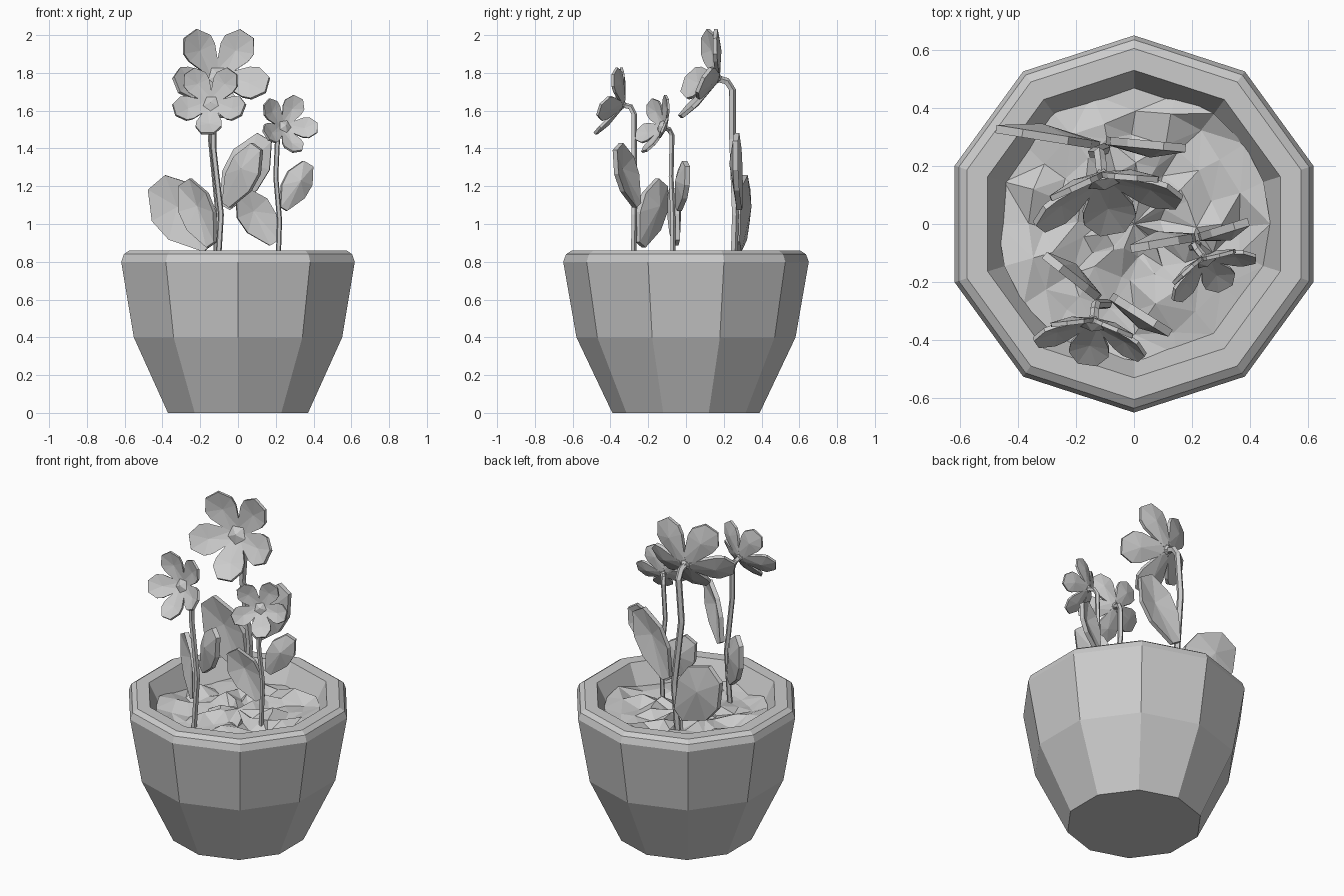
import bpy, bmesh, math, random
from mathutils import Vector as V

if "Cube" in bpy.data.objects:
    bpy.data.objects.remove(bpy.data.objects["Cube"])

random.seed(4)


def finish(bm, name):
    bmesh.ops.recalc_face_normals(bm, faces=bm.faces[:])
    me = bpy.data.meshes.new(name)
    bm.to_mesh(me)
    bm.free()
    ob = bpy.data.objects.new(name, me)
    bpy.context.collection.objects.link(ob)
    return ob


def bridge(bm, a, b):
    n = len(a)
    for i in range(n):
        bm.faces.new((a[i], a[(i + 1) % n], b[(i + 1) % n], b[i]))


def ring(bm, r, z, n):
    return [bm.verts.new((r * math.cos(math.pi / 2 + math.tau * i / n),
                          r * math.sin(math.pi / 2 + math.tau * i / n), z)) for i in range(n)]


# Half outlines: (position along length, half width as fraction of width)
PETAL = [(0.08, 0.15), (0.58, 0.48), (0.76, 0.5), (1.0, 0.24)]
LEAF = [(0.0, 0.14), (0.38, 0.48), (0.68, 0.5), (1.0, 0.2)]


def blade(bm, shape, base, tip, normal, width, thick, bulge):
    """Thin faceted blade with a raised middle point on each side."""
    axis = tip - base
    normal = normal.normalized()
    side = axis.cross(normal).normalized()
    outline = [(t, w) for t, w in shape] + [(t, -w) for t, w in reversed(shape)]
    rings = []
    for s in (1, -1):
        rings.append([bm.verts.new(base + axis * t + side * w * width + normal * s * thick / 2)
                      for t, w in outline])
    bridge(bm, *rings)
    for loop, off in zip(rings, (thick / 2 - bulge, -thick / 2 - bulge)):
        mid = bm.verts.new(base + axis * 0.62 + normal * off)
        for i in range(len(loop)):
            bm.faces.new((loop[i], loop[(i + 1) % len(loop)], mid))


def stem(name, pts, r=0.018):
    bm = bmesh.new()
    prev = None
    n = 5
    for i, p in enumerate(pts):
        d = (V(pts[min(i + 1, len(pts) - 1)]) - V(pts[max(i - 1, 0)])).normalized()
        a = d.cross(V((1, 0, 0))).normalized()
        b = d.cross(a)
        loop = [bm.verts.new(V(p) + (a * math.cos(math.tau * k / n) + b * math.sin(math.tau * k / n)) * r)
                for k in range(n)]
        if prev:
            bridge(bm, prev, loop)
        else:
            bm.faces.new(loop)
        prev = loop
    bm.faces.new(prev)
    finish(bm, name)


def flower(name, c, L, yaw, roll=0):
    c = V(c)
    yw, t, cup = math.radians(yaw), math.radians(20), math.radians(25)
    right = V((math.cos(yw), math.sin(yw), 0))
    fwd = V((math.sin(yw), -math.cos(yw), 0))
    n = fwd * math.cos(t) + V((0, 0, math.sin(t)))
    up = V((0, 0, math.cos(t))) - fwd * math.sin(t)
    bm = bmesh.new()
    centre = []
    for k in range(5):
        a = math.radians(54 + 72 * k + roll)
        rad = right * math.cos(a) + up * math.sin(a)
        d = rad * math.cos(cup) + n * math.sin(cup)
        face = n * math.cos(cup) - rad * math.sin(cup)
        blade(bm, PETAL, c, c + d * L, face, L * 0.64, 0.07 * L, 0.06 * L)
        centre.append(c + n * 0.12 * L + rad * 0.2 * L)
    # faceted flower heart
    vs = [bm.verts.new(p) for p in centre]
    for tip in (c + n * 0.2 * L, c - n * 0.12 * L):
        m = bm.verts.new(tip)
        for i in range(5):
            bm.faces.new((vs[i], vs[(i + 1) % 5], m))
    finish(bm, name)


def leaf(name, base, tip, width, flip=1):
    base, tip = V(base), V(tip)
    d = tip - base
    bm = bmesh.new()
    blade(bm, LEAF, base, tip, V((-d.y, d.x, 0)) * flip, width, 0.028, 0.03)
    finish(bm, name)


# Ten-sided pot with chamfered rim and inner wall
bm = bmesh.new()
loops = [ring(bm, r, z, 10) for r, z in
         [(0.39, 0), (0.58, 0.4), (0.65, 0.8), (0.635, 0.84), (0.605, 0.86), (0.53, 0.86), (0.45, 0.7)]]
bm.faces.new(loops[0])
for a, b in zip(loops, loops[1:]):
    bridge(bm, a, b)
bm.faces.new(loops[-1])
finish(bm, "pot")

# Lumpy faceted soil
bm = bmesh.new()
loops = [ring(bm, r, 0.755, 20) for r in (0.47, 0.38, 0.29, 0.2, 0.1)]
for a, b in zip(loops, loops[1:]):
    bridge(bm, a, b)
mid = bm.verts.new((0, 0, 0.77))
for i in range(20):
    bm.faces.new((loops[-1][i], loops[-1][(i + 1) % 20], mid))
for k, lp in enumerate(loops):
    for v in lp:
        v.co.z += random.uniform(-0.035, 0.035)
        if k:
            v.co.x += random.uniform(-0.02, 0.02)
            v.co.y += random.uniform(-0.02, 0.02)
bmesh.ops.triangulate(bm, faces=bm.faces[:])
finish(bm, "soil")

# Tall back flower
stem("back_stem", [(-0.12, 0.25, 0.72), (-0.1, 0.26, 1.05), (-0.14, 0.245, 1.45),
                   (-0.12, 0.245, 1.71), (-0.115, 0.215, 1.755), (-0.11, 0.16, 1.77)], 0.02)
flower("back_flower", (-0.11, 0.17, 1.77), 0.285, 10)
leaf("back_leaf_left", (-0.15, 0.275, 0.88), (-0.43, 0.32, 1.22), 0.30)
leaf("back_leaf_right", (-0.07, 0.285, 1.09), (0.14, 0.265, 1.46), 0.22)

# Front left flower
stem("front_stem", [(-0.11, -0.28, 0.72), (-0.09, -0.275, 1.05), (-0.13, -0.275, 1.4),
                    (-0.13, -0.275, 1.58), (-0.135, -0.295, 1.62), (-0.14, -0.34, 1.63)], 0.016)
flower("front_flower", (-0.14, -0.33, 1.63), 0.215, -8)
leaf("front_leaf_left", (-0.14, -0.24, 0.89), (-0.28, -0.13, 1.22), 0.21)
leaf("front_leaf_right", (-0.06, -0.26, 1.1), (0.1, -0.36, 1.41), 0.18)

# Small right flower
stem("right_stem", [(0.21, -0.07, 0.72), (0.22, -0.07, 1.02), (0.2, -0.08, 1.25),
                    (0.21, -0.075, 1.47), (0.22, -0.09, 1.5), (0.245, -0.12, 1.51)], 0.014)
flower("right_flower", (0.24, -0.115, 1.51), 0.18, 25, 8)
leaf("right_leaf_left", (0.19, -0.05, 0.9), (0.02, -0.08, 1.17), 0.19)
leaf("right_leaf_right", (0.24, -0.04, 1.08), (0.37, 0.0, 1.32), 0.15)
